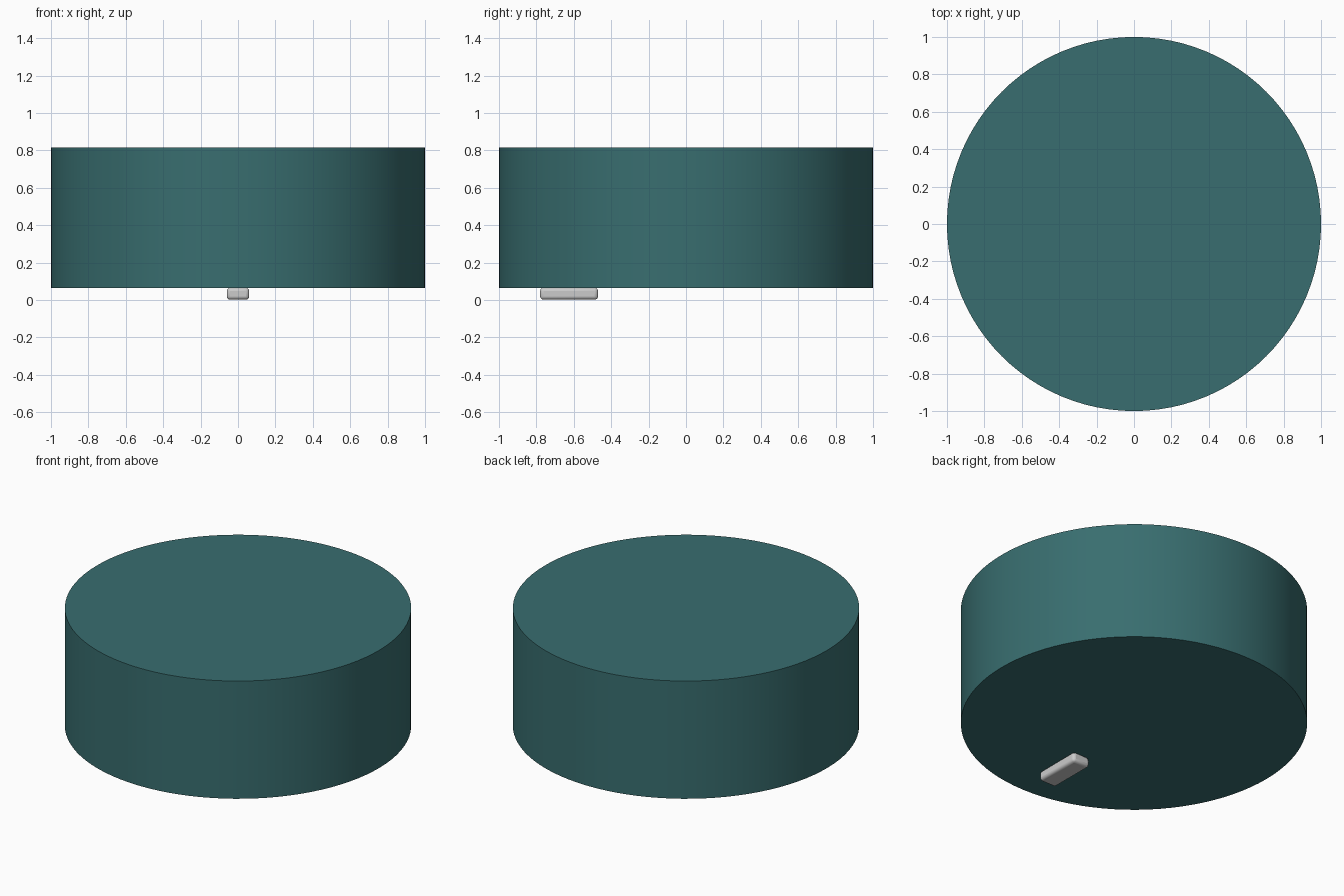
import bpy

if "Cube" in bpy.data.objects:
    bpy.data.objects.remove(bpy.data.objects["Cube"])

def material(name, color):
    m = bpy.data.materials.new(name)
    m.diffuse_color = color
    m.use_nodes = True
    m.node_tree.nodes["Principled BSDF"].inputs["Base Color"].default_value = m.diffuse_color
    return m

# Round body
bpy.ops.mesh.primitive_cylinder_add(vertices=96, radius=1.0, depth=0.75,
                                    location=(0, 0, 0.44))
body = bpy.context.object
body.name = "round_body"
body.data.materials.append(material("teal", (0.04, 0.155, 0.16, 1)))
bpy.ops.object.shade_smooth_by_angle()

# Small rounded tab under the front
bpy.ops.mesh.primitive_cube_add(size=1, location=(0, -0.625, 0.034))
tab = bpy.context.object
tab.name = "underside_tab"
tab.scale = (0.12, 0.31, 0.064)
bpy.ops.object.transform_apply(location=False, rotation=False, scale=True)
bevel = tab.modifiers.new("rounded_edges", 'BEVEL')
bevel.width = 0.018
bevel.segments = 3
bpy.ops.object.shade_smooth_by_angle()
tab.data.materials.append(material("off_white", (0.75, 0.76, 0.73, 1)))
